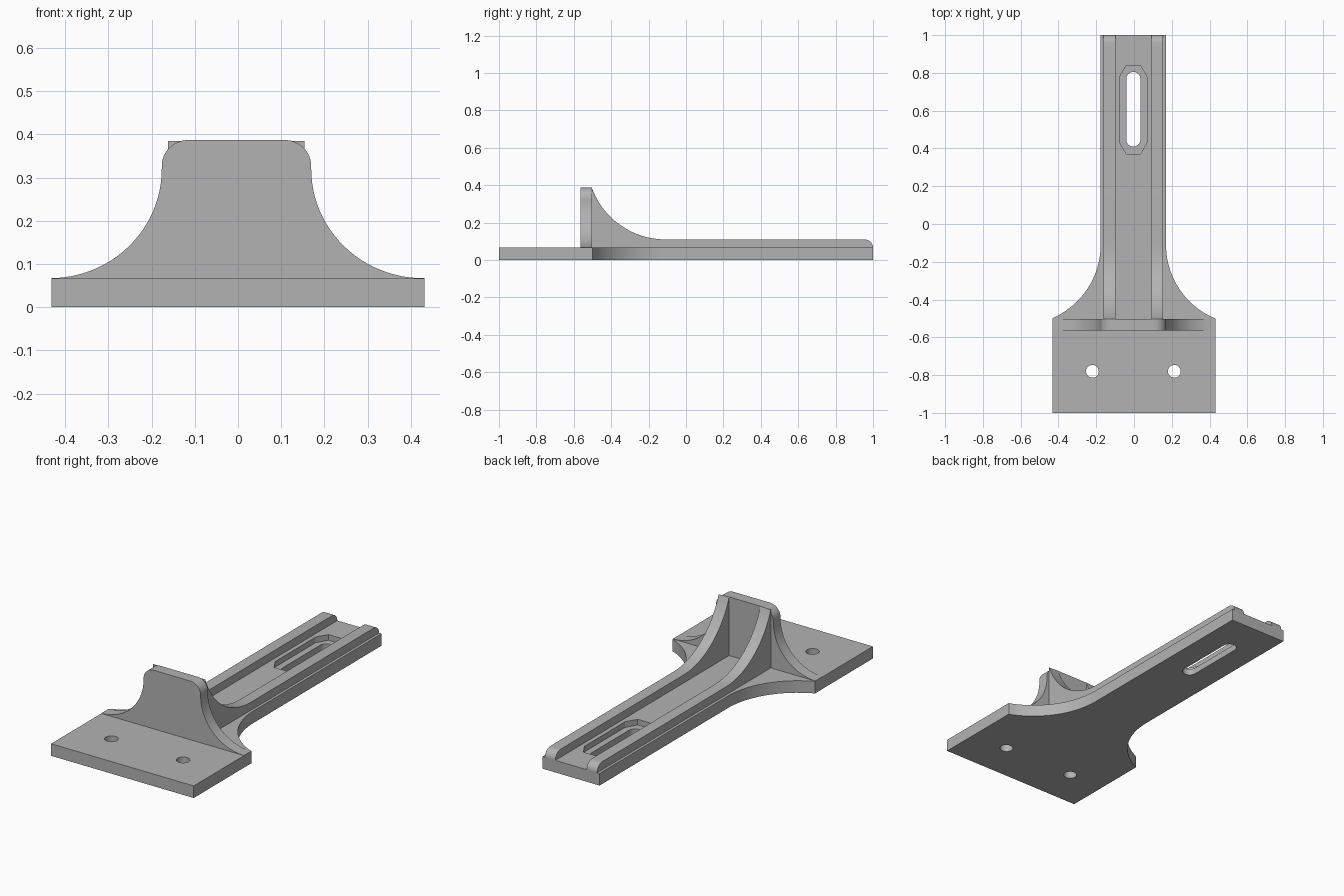
import bpy
import bmesh
from math import sin, cos, pi, asin
from mathutils import Vector

if "Cube" in bpy.data.objects:
    bpy.data.objects.remove(bpy.data.objects["Cube"], do_unlink=True)

grey = bpy.data.materials.new("plain grey")
grey.use_nodes = True
colour = (0.45, 0.45, 0.45, 1)
grey.diffuse_color = colour
grey.node_tree.nodes["Principled BSDF"].inputs["Base Color"].default_value = colour

CX = -0.0035      # arm centre line
T = 0.066         # plate thickness
HALF = 0.432      # half width of the base
ARM = 0.173       # half width of the arm
AXES = {"x": (1, 2, 0), "y": (0, 2, 1), "z": (0, 1, 2)}


def arc(cx, cy, rx, ry, a0, a1, n=20):
    """Points on an elliptical arc from angle a0 to a1."""
    steps = [a0 + (a1 - a0) * i / n for i in range(n + 1)]
    return [(cx + rx * cos(a), cy + ry * sin(a)) for a in steps]


def mirrored(half):
    """Close a right-hand outline with its left-hand copy."""
    return half + [(-x, y) for x, y in reversed(half)]


def prism(name, outline, axis, lo, hi):
    """Extrude a 2D outline along an axis."""
    u, v, w = AXES[axis]
    bm = bmesh.new()
    verts = []
    for a, b in outline:
        p = Vector()
        p[u], p[v], p[w] = a, b, lo
        verts.append(bm.verts.new(p))
    face = bm.faces.new(verts)
    extruded = bmesh.ops.extrude_face_region(bm, geom=[face])["geom"]
    move = Vector()
    move[w] = hi - lo
    bmesh.ops.translate(bm, vec=move,
                        verts=[g for g in extruded if isinstance(g, bmesh.types.BMVert)])
    bmesh.ops.recalc_face_normals(bm, faces=bm.faces[:])
    mesh = bpy.data.meshes.new(name)
    bm.to_mesh(mesh)
    bm.free()
    mesh.materials.append(grey)
    ob = bpy.data.objects.new(name, mesh)
    bpy.context.collection.objects.link(ob)
    return ob


def select(ob):
    bpy.ops.object.select_all(action="DESELECT")
    ob.select_set(True)
    bpy.context.view_layer.objects.active = ob


def cut(ob, cutter):
    cutter.hide_render = True
    mod = ob.modifiers.new("cut", "BOOLEAN")
    mod.operation = "DIFFERENCE"
    mod.solver = "EXACT"
    mod.object = cutter
    select(ob)
    bpy.ops.object.modifier_apply(modifier=mod.name)
    bpy.data.objects.remove(cutter, do_unlink=True)


# Base plate that sweeps in to a long arm
flare_y, root_y = -0.11, -0.5
w, h = HALF - ARM, flare_y - root_y
r = (w * w + h * h) / (2 * w)
flare = arc(ARM + r, flare_y, r, r, pi + asin(h / r), pi)
right_side = [(HALF, -1)] + flare + [(ARM, 1)]
outline = mirrored(right_side)
outline = [(x + (CX if abs(x) < HALF - 0.01 else 0), y) for x, y in outline]
plate = prism("base_plate", outline, "z", 0, T)

# Screw holes
for side in (-1, 1):
    hole = arc(side * 0.217 + CX, -0.78, 0.034, 0.034, 0, 2 * pi, 32)[:-1]
    cut(plate, prism("screw_hole_cutter", hole, "z", -0.1, 0.2))

# Long slot with a shallow eight-sided recess round it
recess = [(0.037, 0.37), (0.072, 0.43), (0.072, 0.78), (0.037, 0.84)]
recess = [(x + CX, y) for x, y in mirrored(recess)]
cut(plate, prism("recess_cutter", recess, "z", 0.035, 0.2))
slot = arc(CX, 0.768, 0.037, 0.037, 0, pi) + arc(CX, 0.447, 0.037, 0.037, pi, 2 * pi)
cut(plate, prism("slot_cutter", slot, "z", -0.1, 0.2))

# Upright stop with flared feet and rounded top corners
top = 0.387
feet = arc(HALF, 0.32, HALF - ARM, 0.253, 1.5 * pi, pi, 24)
corner = arc(ARM - 0.062, top - 0.06, 0.062, 0.06, 0, pi / 2, 12)
profile = mirrored([(HALF, T - 0.006)] + feet + corner)
profile = [(x + (CX if abs(x) < HALF - 0.01 else 0), z) for x, z in profile]
stop = prism("upright_stop", profile, "y", -0.565, -0.503)

# Pair of rails that rise up the back of the stop
rail_top, rise = 0.11, 0.275
run = flare_y + 0.503
r = (run * run + rise * rise) / (2 * rise)
sweep = arc(flare_y, rail_top + r, r, r, 1.5 * pi - asin(run / r), 1.5 * pi, 24)
tip = arc(0.954, T, 0.046, rail_top - T, pi / 2, 0, 10)
side_profile = [(-0.503, T - 0.006)] + sweep + tip + [(1, T - 0.006)]
parts = [plate, stop]
for name, side in (("left_rail", 1), ("right_rail", -1)):
    edges = sorted((CX + side * 0.095, CX + side * 0.158))
    parts.append(prism(name, side_profile, "x", *edges))

for ob in parts:
    select(ob)
    bpy.ops.object.shade_smooth_by_angle(angle=pi / 6)
